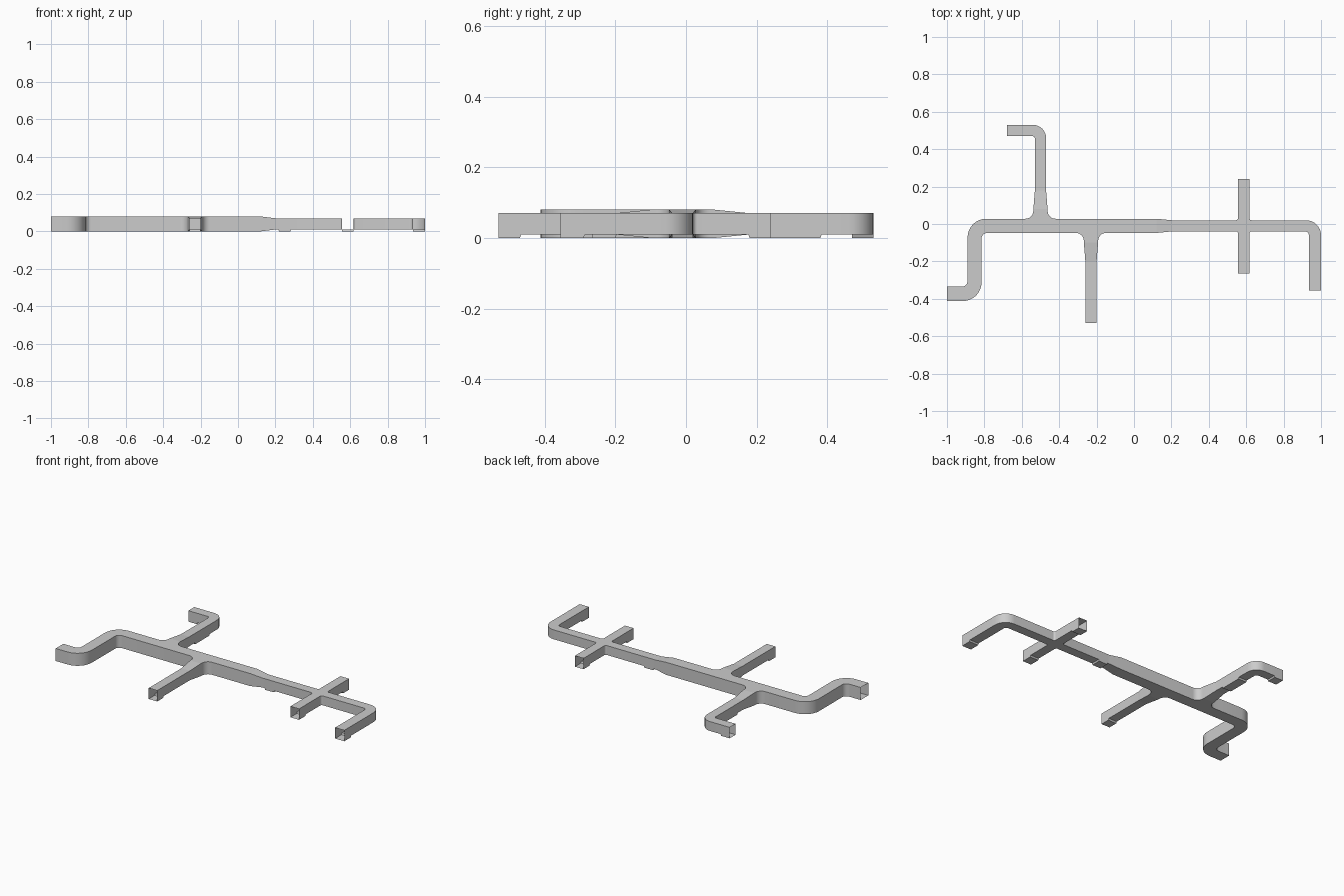
import bpy, bmesh, math
from mathutils import Vector
from mathutils.geometry import delaunay_2d_cdt

cube = bpy.data.objects.get("Cube")
if cube:
    bpy.data.objects.remove(cube, do_unlink=True)


def make_material(name, colour):
    mat = bpy.data.materials.new(name)
    mat.use_nodes = True
    mat.diffuse_color = colour
    bsdf = mat.node_tree.nodes["Principled BSDF"]
    bsdf.inputs["Base Color"].default_value = colour
    return mat


def rounded_outline(corners, steps=8):
    """Turn (x, y[, radius]) corners into a filleted outline."""
    points = []
    count = len(corners)
    for i, corner in enumerate(corners):
        p = Vector(corner[:2])
        if len(corner) == 2:
            points.append(p)
            continue
        r = corner[2]
        u = (Vector(corners[i - 1][:2]) - p).normalized()
        v = (Vector(corners[(i + 1) % count][:2]) - p).normalized()
        for k in range(steps + 1):
            a = math.pi / 2 * k / steps
            points.append(p + (u + v) * r - (u * math.sin(a) + v * math.cos(a)) * r)
    return points


def ramp(value, start, end):
    return min(1, max(0, (value - start) / (end - start)))


def band(value, start, end, soft=0.004):
    """1 between start and end, with short ramps outside."""
    return min(ramp(value, start - soft, start), 1 - ramp(value, end, end + soft))


# Large section narrows to the small section along the run and both branches
def taper(x, y):
    if x < -0.7:
        return 0
    return max(ramp(x, 0.12, 0.2), ramp(y, 0.08, 0.18), ramp(-y, 0.1, 0.2))


# Shallow lowered stretches on the underside
def lowered(x, y):
    if x > 0.9:
        return band(y, -0.4, -0.29)
    if x > 0.5:
        return max(band(y, 0.18, 0.3), band(y, -0.3, -0.2))
    if x > 0.1:
        return band(x, 0.22, 0.28)
    if y > 0.1:
        return max(band(y, 0.24, 0.38), band(x, -0.7, -0.62))
    return band(y, -0.6, -0.47)


# Plan outline, anticlockwise from the left-hand outlet
corners = [
    (-1, -.412), (-.815, -.412, .1), (-.815, -.048, .03),
    # front branch
    (-.27, -.048, .04), (-.268, -.1), (-.26, -.2), (-.26, -.53),
    (-.2, -.53), (-.2, -.2), (-.192, -.1), (-.19, -.048, .04),
    # narrowing, cross branch and end leg
    (.12, -.048), (.2, -.04), (.556, -.04, .012), (.556, -.265),
    (.617, -.265), (.617, -.04, .012), (.935, -.04, .02), (.935, -.355),
    (1, -.355), (1, .02, .08), (.617, .02, .012), (.617, .24),
    (.556, .24), (.556, .02, .012), (.2, .02), (.12, .028),
    # rear branch
    (-.46, .028, .04), (-.462, .08), (-.47, .18), (-.47, .53, .07),
    (-.68, .53), (-.68, .47), (-.53, .47, .015), (-.53, .18),
    (-.538, .08), (-.54, .028, .04),
    # back of the offset run
    (-.89, .028, .1), (-.89, -.335, .03), (-1, -.335),
]

# Fill the plan with triangles lying inside the outline
outline = rounded_outline(corners)
filled = delaunay_2d_cdt(outline, [], [list(range(len(outline)))], 1, 1e-6)
bm = bmesh.new()
plan = [bm.verts.new((p.x, p.y, 0)) for p in filled[0]]
for tri in filled[2]:
    bm.faces.new([plan[i] for i in tri])
bm.normal_update()

# Cut the plan wherever the height changes
x_cuts = [.12, .2, .216, .22, .28, .284, -.62, -.616]
y_cuts = [.08, .18, .176, .236, .24, .38, .384, -.1, -.2, -.196,
          -.29, -.286, -.47, -.466]
for axis, cuts in (((1, 0, 0), x_cuts), ((0, 1, 0), y_cuts)):
    for c in cuts:
        bmesh.ops.bisect_plane(bm, geom=bm.verts[:] + bm.edges[:] + bm.faces[:],
                               dist=1e-5, plane_co=Vector(axis) * c, plane_no=axis)

# Raise the roof from the floor and shape both
floor = bm.verts[:]
result = bmesh.ops.extrude_face_region(bm, geom=bm.faces[:], use_keep_orig=True)
roof = [g for g in result["geom"] if isinstance(g, bmesh.types.BMVert)]
for v in roof:
    v.co.z = 0.08 - 0.01 * taper(v.co.x, v.co.y)
for v in floor:
    x, y = v.co.x, v.co.y
    v.co.z = 0.01 * taper(x, y) * (1 - lowered(x, y))
bmesh.ops.recalc_face_normals(bm, faces=bm.faces[:])

# Open the outlets
bm.normal_update()
x_ends, y_ends = (-1, -.68), (-.53, -.265, -.355, .24)
outlets = []
for f in bm.faces:
    c = f.calc_center_median()
    if (abs(f.normal.x) > .9 and any(abs(c.x - e) < 1e-4 for e in x_ends)) or \
       (abs(f.normal.y) > .9 and any(abs(c.y - e) < 1e-4 for e in y_ends)):
        outlets.append(f)
bmesh.ops.delete(bm, geom=outlets, context="FACES")

mesh = bpy.data.meshes.new("duct_network")
bm.to_mesh(mesh)
bm.free()
mesh.materials.append(make_material("sheet_grey", (0.6, 0.6, 0.6, 1)))
duct = bpy.data.objects.new("duct_network", mesh)
bpy.context.collection.objects.link(duct)
bpy.ops.object.select_all(action="DESELECT")
duct.select_set(True)
bpy.context.view_layer.objects.active = duct
bpy.ops.object.shade_smooth_by_angle(angle=math.radians(30))

# Roof and floor stay flat, only the curved side walls are smooth
for poly in mesh.polygons:
    if abs(poly.normal.z) > 0.5:
        poly.use_smooth = False
